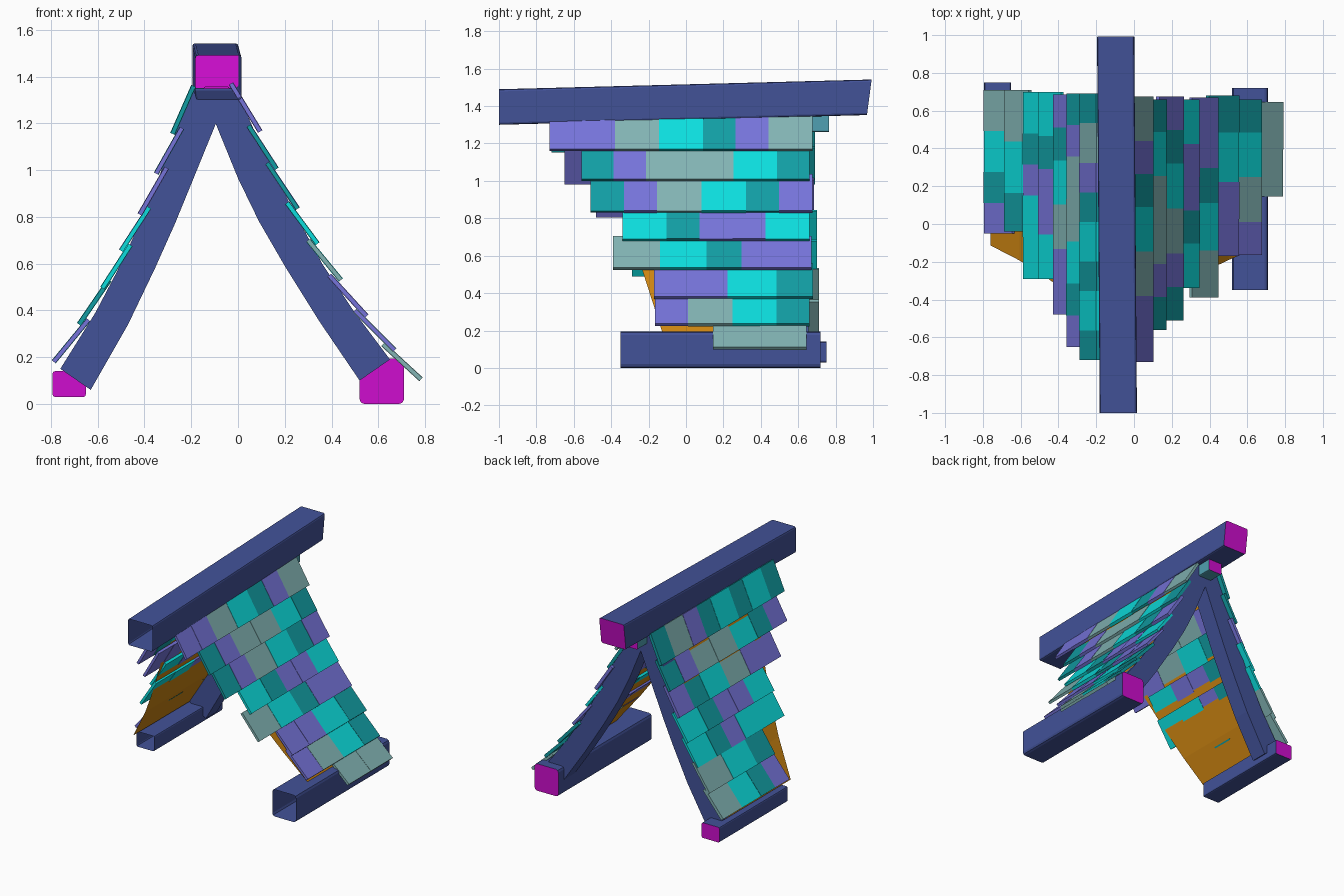
import bpy
import bmesh
import math

if "Cube" in bpy.data.objects:
    bpy.data.objects.remove(bpy.data.objects["Cube"])


def material(name, rgb):
    m = bpy.data.materials.new(name)
    lin = [((c / 255 + 0.055) / 1.055) ** 2.4 if c > 10 else c / 255 / 12.92 for c in rgb]
    m.diffuse_color = (*lin, 1)
    m.use_nodes = True
    m.node_tree.nodes["Principled BSDF"].inputs["Base Color"].default_value = m.diffuse_color
    return m


NAVY = material("blue_wood", (66, 82, 152))
END = material("cut_end", (207, 13, 207))
OCHRE = material("underlay", (205, 133, 18))
STUB = material("stub_wood", (80, 160, 178))
SHINGLES = {
    "V": material("violet_shingle", (118, 116, 218)),
    "T": material("teal_shingle", (18, 158, 164)),
    "C": material("cyan_shingle", (12, 222, 222)),
    "G": material("grey_shingle", (130, 180, 180)),
}


def finish(bm, name, mats):
    bmesh.ops.recalc_face_normals(bm, faces=bm.faces)
    me = bpy.data.meshes.new(name)
    bm.to_mesh(me)
    bm.free()
    for m in mats:
        me.materials.append(m)
    ob = bpy.data.objects.new(name, me)
    bpy.context.collection.objects.link(ob)
    return ob


def prism(bm, section, y0, y1, mat=0):
    """Closed extrusion along y of an xz outline."""
    a = [bm.verts.new((x, y0, z)) for x, z in section]
    b = [bm.verts.new((x, y1, z)) for x, z in section]
    n = len(a)
    faces = [bm.faces.new((a[i], a[(i + 1) % n], b[(i + 1) % n], b[i])) for i in range(n)]
    faces += [bm.faces.new(a), bm.faces.new(b[::-1])]
    for f in faces:
        f.material_index = mat


def beam(name, front, back, w, h, r, mat=NAVY, lean=0.0):
    """Rounded box beam between two centres: open front, coloured back cap."""
    section = []
    for k, (sx, sz) in enumerate([(1, 1), (-1, 1), (-1, -1), (1, -1)]):
        for j in range(3):
            t = math.radians(90 * k + 45 * j)
            section.append((sx * (w / 2 - r) + r * math.cos(t),
                            sz * (h / 2 - r) + r * math.sin(t)))
    bm = bmesh.new()
    a = [bm.verts.new((front[0] + x, front[1], front[2] + z)) for x, z in section]
    b = [bm.verts.new((back[0] + x, back[1] + lean * z / h, back[2] + z)) for x, z in section]
    n = len(a)
    for i in range(n):
        bm.faces.new((a[i], a[(i + 1) % n], b[(i + 1) % n], b[i]))
    bm.faces.new(b).material_index = 1
    return finish(bm, name, [mat, END])


# Beams
beam("ridge_beam", (-0.083, -1, 1.395), (-0.097, 0.98, 1.447), 0.197, 0.19, 0.012, lean=0.025)
beam("right_base_beam", (0.615, -0.35, 0.0975), (0.615, 0.72, 0.0975), 0.19, 0.195, 0.02)
beam("left_base_beam", (-0.722, -0.03, 0.085), (-0.722, 0.75, 0.085), 0.142, 0.11, 0.01)
beam("ridge_stub", (-0.092, 0.55, 1.31), (-0.092, 0.765, 1.31), 0.11, 0.095, 0.008, STUB)

# Curved rafters: outer edge then inner edge, top to bottom
R_OUT = [(-0.01, 1.35), (0.10, 1.10), (0.22, 0.86), (0.36, 0.60), (0.50, 0.39), (0.65, 0.19)]
R_IN = [(-0.10, 1.21), (0.0, 0.965), (0.09, 0.78), (0.20, 0.59), (0.35, 0.35), (0.52, 0.10)]
L_OUT = [(-0.19, 1.35), (-0.29, 1.10), (-0.38, 0.86), (-0.50, 0.60), (-0.61, 0.39), (-0.76, 0.15)]
L_IN = [(-0.09, 1.21), (-0.19, 0.965), (-0.27, 0.77), (-0.355, 0.58), (-0.47, 0.34), (-0.63, 0.06)]
for name, out, inn in (("right_rafter", R_OUT, R_IN), ("left_rafter", L_OUT, L_IN)):
    bm = bmesh.new()
    prism(bm, [(-0.095, 1.35)] + out + inn[::-1], 0.53, 0.655)
    finish(bm, name, [NAVY])

# Thin underlay sheets with a slanted front edge
for name, path in (("right_underlay", R_OUT), ("left_underlay", L_OUT)):
    bm = bmesh.new()
    rows = []
    for x, z in path:
        y = -0.12 - 0.38 * (z - 0.17) / 1.18
        rows.append((bm.verts.new((x, y, z)), bm.verts.new((x, 0.64, z))))
    for p, q in zip(rows, rows[1:]):
        bm.faces.new((p[0], p[1], q[1], q[0]))
    finish(bm, name, [OCHRE])

# Shingle rows: top point, bottom point, front y, back y, colours front to back
WIDTH = {"V": 0.175, "T": 0.175, "C": 0.235, "G": 0.235}
RIGHT = [
    ((-0.03, 1.37), (0.095, 1.165), -0.73, 0.675, "VVGCTVG"),
    ((0.045, 1.19), (0.165, 1.005), -0.56, 0.66, "TVGGCT"),
    ((0.125, 1.03), (0.255, 0.835), -0.51, 0.675, "TVGCTV"),
    ((0.21, 0.86), (0.34, 0.685), -0.34, 0.66, "CTVVC"),
    ((0.30, 0.70), (0.44, 0.53), -0.39, 0.67, "GCTVV"),
    ((0.39, 0.55), (0.55, 0.375), -0.17, 0.68, "VVCT"),
    ((0.50, 0.40), (0.67, 0.23), -0.165, 0.66, "VGCT"),
    ((0.62, 0.255), (0.783, 0.105), 0.145, 0.645, "GG"),
]
LEFT = [
    ((-0.19, 1.36), (-0.28, 1.155), -0.72, 0.69, "TCTCTVGT"),
    ((-0.24, 1.18), (-0.35, 0.985), -0.65, 0.69, "VTCGGVT"),
    ((-0.305, 1.01), (-0.42, 0.81), -0.48, 0.685, "VVGCTV"),
    ((-0.38, 0.84), (-0.50, 0.655), -0.29, 0.70, "CVVTC"),
    ((-0.46, 0.68), (-0.58, 0.495), -0.29, 0.70, "CCVTC"),
    ((-0.55, 0.53), (-0.68, 0.34), -0.04, 0.71, "TCG"),
    ((-0.64, 0.36), (-0.788, 0.18), -0.05, 0.71, "VTCG"),
]
keys = list(SHINGLES)
for side, rows in (("right", RIGHT), ("left", LEFT)):
    for n, (top, bot, y0, y1, cols) in enumerate(rows):
        dx, dz = bot[0] - top[0], bot[1] - top[1]
        length = math.hypot(dx, dz)
        ox, oz = -dz / length, dx / length
        scale = (y1 - y0) / sum(WIDTH[c] for c in cols)
        bm = bmesh.new()
        y = y0
        for i, c in enumerate(cols):
            w = WIDTH[c] * scale
            t = 0.009 + 0.002 * (i % 2)
            section = [(top[0] + ox * t, top[1] + oz * t), (bot[0] + ox * t, bot[1] + oz * t),
                       (bot[0] - ox * t, bot[1] - oz * t), (top[0] - ox * t, top[1] - oz * t)]
            prism(bm, section, y, y + w, keys.index(c))
            y += w
        finish(bm, f"{side}_shingle_row_{n + 1}", SHINGLES.values())
